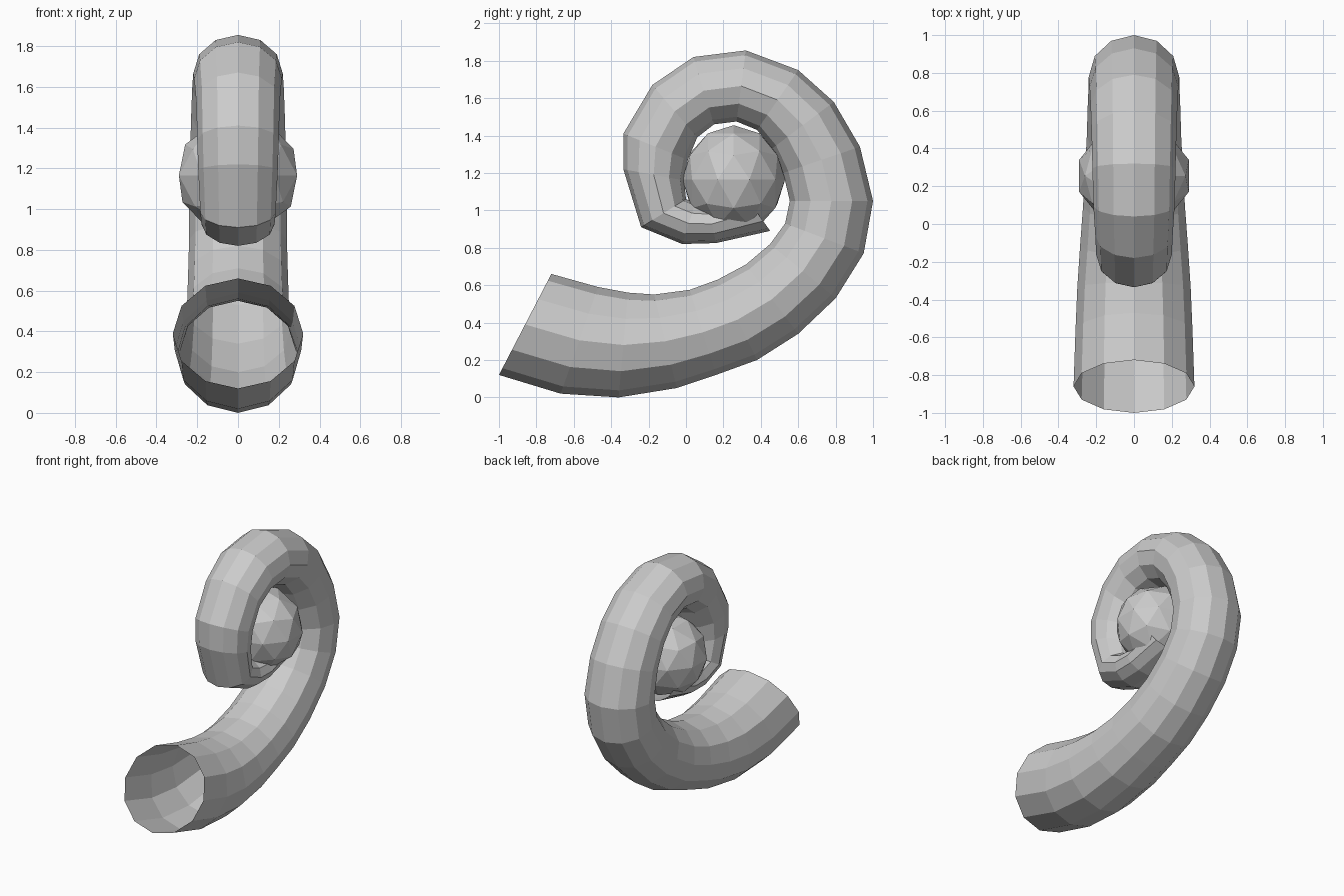
import bpy, bmesh
from math import cos, sin, pi

SIDES = 12

# coil stations: outer y, outer z, inner y, inner z, half width in x
stations = [
    (-1.00, 0.12, -0.72, 0.66, 0.32),
    (-0.67, 0.02, -0.47, 0.59, 0.31),
    (-0.36, 0.00, -0.31, 0.56, 0.30),
    (-0.05, 0.05, -0.17, 0.55, 0.285),
    (0.16, 0.12, 0.02, 0.575, 0.27),
    (0.38, 0.20, 0.17, 0.63, 0.26),
    (0.60, 0.34, 0.32, 0.71, 0.25),
    (0.80, 0.53, 0.45, 0.82, 0.245),
    (0.95, 0.77, 0.53, 0.93, 0.24),
    (1.00, 1.05, 0.555, 1.05, 0.24),
    (0.93, 1.34, 0.52, 1.20, 0.235),
    (0.79, 1.58, 0.46, 1.33, 0.23),
    (0.60, 1.75, 0.38, 1.43, 0.225),
    (0.32, 1.855, 0.27, 1.475, 0.22),
    (0.04, 1.82, 0.15, 1.46, 0.215),
    (-0.18, 1.67, 0.06, 1.39, 0.205),
    (-0.335, 1.41, 0.01, 1.27, 0.20),
    (-0.335, 1.22, -0.01, 1.16, 0.195),
    (-0.24, 0.91, 0.00, 1.06, 0.185),
    (-0.02, 0.82, 0.05, 1.04, 0.18),
    (0.16, 0.825, 0.12, 1.03, 0.18),
    (0.45, 0.89, 0.30, 1.10, 0.17),
]


def make_object(name, bm):
    bmesh.ops.recalc_face_normals(bm, faces=bm.faces)
    mesh = bpy.data.meshes.new(name)
    bm.to_mesh(mesh)
    bm.free()
    obj = bpy.data.objects.new(name, mesh)
    bpy.context.collection.objects.link(obj)
    return obj


# coiled tube, open at the wide end, running into the ball at the other
bm = bmesh.new()
rings = []
for oy, oz, iy, iz, w in stations:
    ring = []
    for i in range(SIDES):
        a = 2 * pi * i / SIDES
        t = (1 - cos(a)) / 2
        ring.append(bm.verts.new((w * sin(a), oy + (iy - oy) * t, oz + (iz - oz) * t)))
    rings.append(ring)
for a, b in zip(rings, rings[1:]):
    for i in range(SIDES):
        j = (i + 1) % SIDES
        bm.faces.new((a[i], a[j], b[j], b[i]))
make_object("coiled_tube", bm)

# faceted ball at the centre of the coil
bm = bmesh.new()
bmesh.ops.create_icosphere(bm, subdivisions=2, radius=1)
bmesh.ops.scale(bm, verts=bm.verts, vec=(0.305, 0.275, 0.29))
bmesh.ops.translate(bm, verts=bm.verts, vec=(0, 0.255, 1.165))
make_object("centre_ball", bm)
